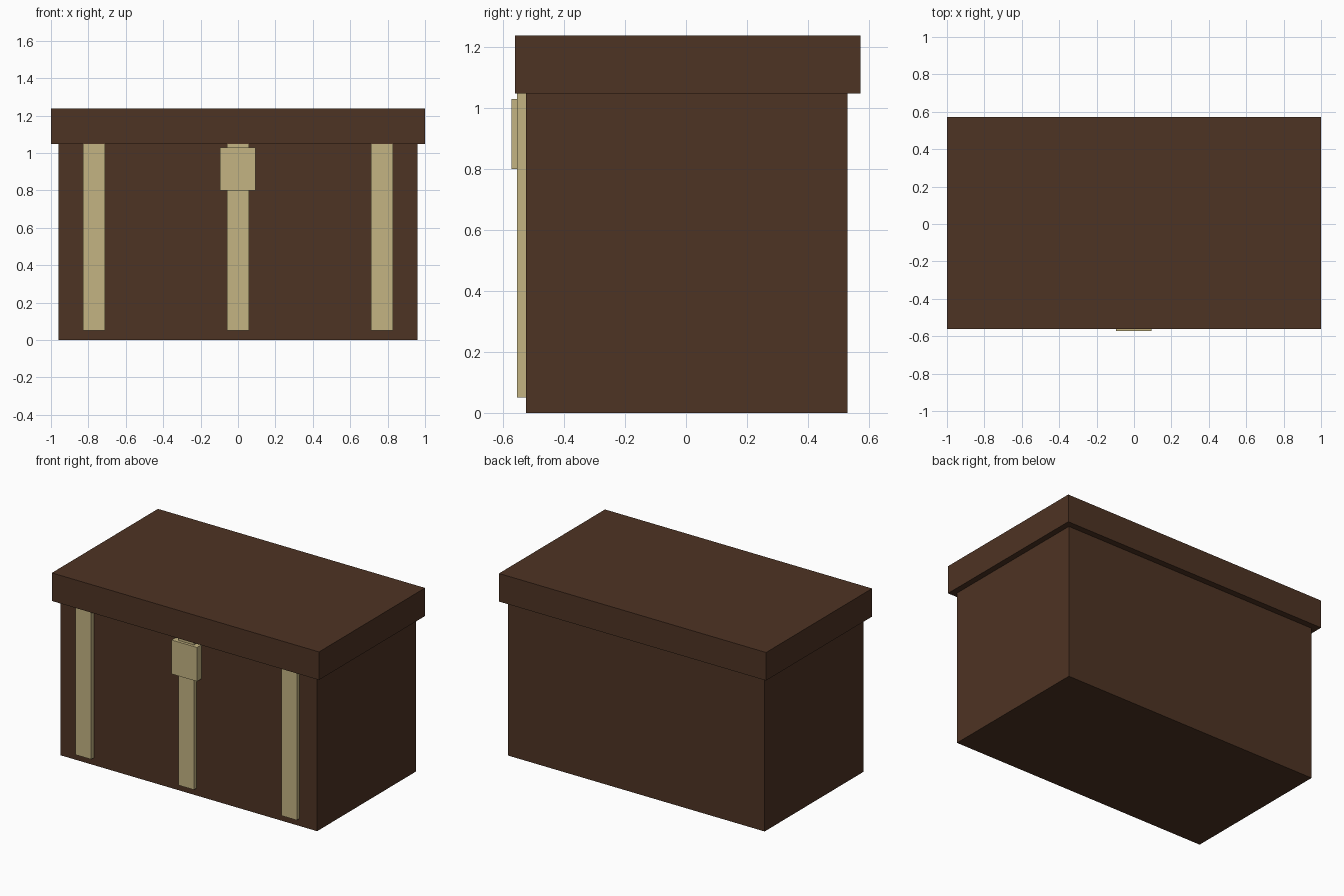
import bpy

# Remove the default cube
cube = bpy.data.objects.get("Cube")
if cube:
    bpy.data.objects.remove(cube, do_unlink=True)


def make_material(name, rgb):
    mat = bpy.data.materials.new(name)
    mat.use_nodes = True
    colour = (*rgb, 1.0)
    mat.diffuse_color = colour
    bsdf = next(n for n in mat.node_tree.nodes if n.type == 'BSDF_PRINCIPLED')
    bsdf.inputs["Base Color"].default_value = colour
    return mat


def make_box(name, mat, x, y, z):
    """Box spanning the (low, high) range on each axis."""
    spans = (x, y, z)
    bpy.ops.mesh.primitive_cube_add(size=1, location=[(a + b) / 2 for a, b in spans])
    obj = bpy.context.object
    obj.name = name
    obj.scale = [b - a for a, b in spans]
    bpy.ops.object.transform_apply(location=False, rotation=False, scale=True)
    obj.data.materials.append(mat)
    return obj


wood = make_material("dark brown wood", (0.076, 0.033, 0.017))
brass = make_material("pale brass", (0.552, 0.456, 0.223))

FRONT = -0.525
LID_BOTTOM = 1.048

# Chest body and overhanging lid
make_box("chest_body", wood, (-0.96, 0.96), (FRONT, 0.53), (0, LID_BOTTOM))
make_box("chest_lid", wood, (-1, 1), (-0.562, 0.572), (LID_BOTTOM, 1.238))

# Vertical straps on the front
for name, x in (("right_strap", -0.77), ("middle_strap", 0), ("left_strap", 0.77)):
    make_box(name, brass, (x - 0.058, x + 0.058), (-0.554, FRONT), (0.05, LID_BOTTOM))

# Latch plate over the middle strap
make_box("latch_plate", brass, (-0.096, 0.094), (-0.573, FRONT), (0.8, 1.03))
